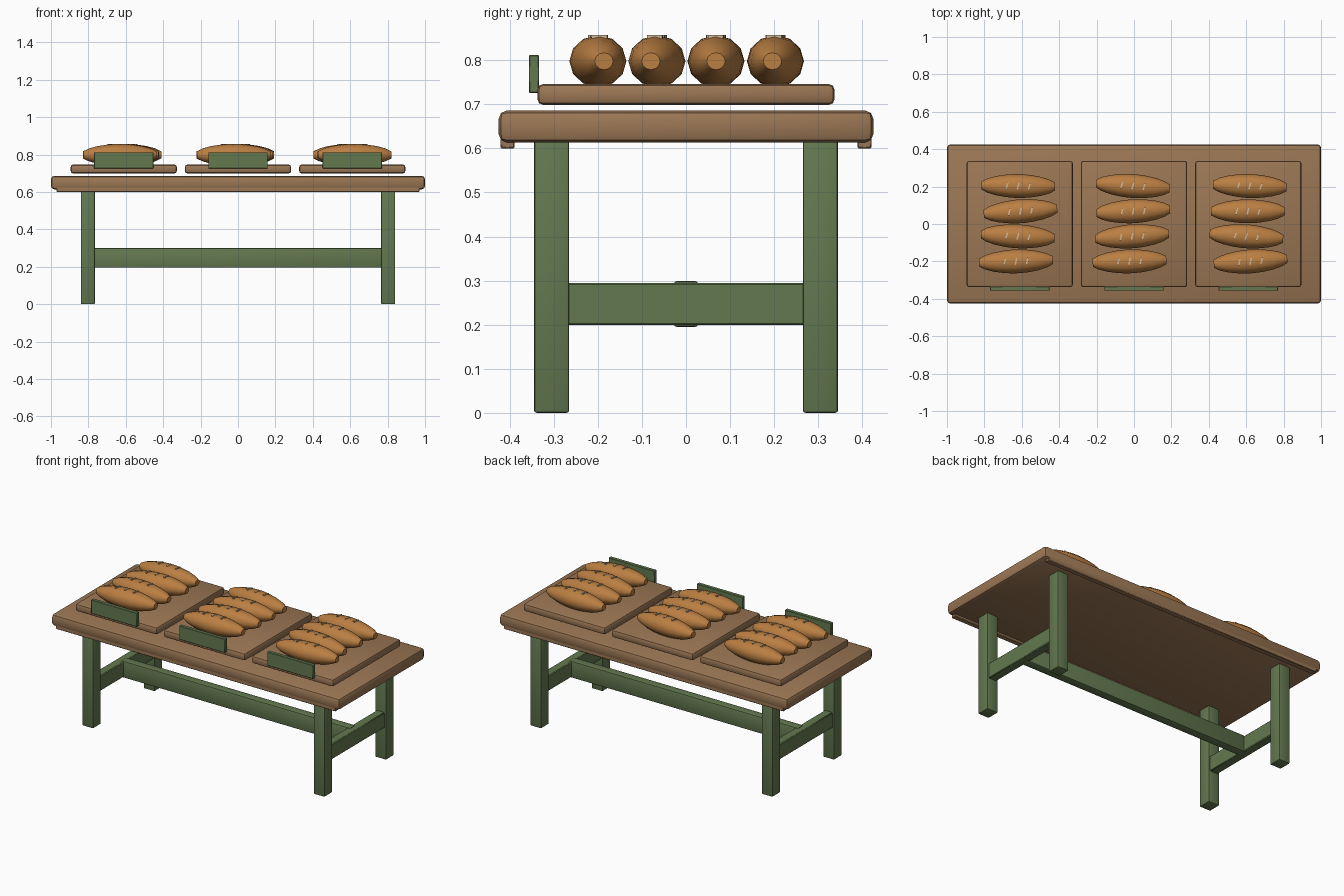
import bpy
import bmesh
import math
from mathutils import Matrix, Vector

if "Cube" in bpy.data.objects:
    bpy.data.objects.remove(bpy.data.objects["Cube"], do_unlink=True)


def material(name, colour):
    m = bpy.data.materials.new(name)
    m.use_nodes = True
    m.diffuse_color = (*colour, 1)
    m.node_tree.nodes["Principled BSDF"].inputs["Base Color"].default_value = (*colour, 1)
    return m


WOOD = material("warm_wood", (0.33, 0.185, 0.09))
GREEN = material("green_paint", (0.125, 0.19, 0.08))
CRUST = material("bread_crust", (0.49, 0.21, 0.055))
SCORE = material("pale_score", (0.62, 0.47, 0.30))


def finish(name, bm, mat):
    mesh = bpy.data.meshes.new(name)
    bmesh.ops.recalc_face_normals(bm, faces=bm.faces)
    bm.to_mesh(mesh)
    bm.free()
    mesh.materials.append(mat)
    ob = bpy.data.objects.new(name, mesh)
    bpy.context.collection.objects.link(ob)
    bpy.context.view_layer.objects.active = ob
    bpy.ops.object.select_all(action='DESELECT')
    ob.select_set(True)
    bpy.ops.object.shade_smooth_by_angle(angle=math.radians(40))
    return ob


def box(name, centre, size, mat, bevel=0.0, segments=2):
    bm = bmesh.new()
    bmesh.ops.create_cube(bm, size=1)
    bmesh.ops.scale(bm, vec=size, verts=bm.verts)
    if bevel:
        bmesh.ops.bevel(bm, geom=bm.edges[:], offset=bevel, segments=segments,
                        profile=0.5, affect='EDGES')
    ob = finish(name, bm, mat)
    ob.location = centre
    return ob


# Half profile of a loaf: distance from the middle, radius
LOAF = [(0.197, 0.021), (0.165, 0.038), (0.12, 0.051), (0.065, 0.060), (0.02, 0.0635)]
PROFILE = [(-x, r) for x, r in LOAF] + [(x, r) for x, r in reversed(LOAF)]
SIDES = 12
FLATTEN = 0.92


def loaf(name, centre, yaw):
    bm = bmesh.new()
    rings = []
    for x, r in PROFILE:
        angles = [2 * math.pi * i / SIDES for i in range(SIDES)]
        rings.append([bm.verts.new((x, r * math.cos(a), r * FLATTEN * math.sin(a)))
                      for a in angles])
    for a, b in zip(rings, rings[1:]):
        for i in range(SIDES):
            j = (i + 1) % SIDES
            bm.faces.new((a[i], a[j], b[j], b[i]))
    bm.faces.new(rings[0])
    bm.faces.new(rings[-1])
    ob = finish(name, bm, CRUST)
    ob.location = centre
    ob.rotation_euler.z = yaw

    # Three slanted score marks sitting in the crust
    bm = bmesh.new()
    for x in (-0.06, 0, 0.06):
        place = Matrix.Translation((x, 0, 0.0555)) @ Matrix.Rotation(math.radians(-15), 4, 'Z')
        bmesh.ops.create_cube(bm, size=1, matrix=place @ Matrix.Diagonal((0.008, 0.036, 0.007, 1)))
    marks = finish(name + "_scores", bm, SCORE)
    marks.location = centre
    marks.rotation_euler.z = yaw


# Table top with a batten under each long edge
box("table_top", (0, 0, 0.65), (2, 0.85, 0.072), WOOD, 0.018)
for side, label in ((-1, "front"), (1, "back")):
    box(label + "_batten", (0, side * 0.405, 0.613), (1.94, 0.032, 0.026), WOOD, 0.003, 1)

# Legs and stretchers
for sx, lx in ((-1, "right"), (1, "left")):
    for sy, ly in ((-1, "front"), (1, "back")):
        box(f"{ly}_{lx}_leg", (sx * 0.8025, sy * 0.305, 0.3095), (0.076, 0.08, 0.619),
            GREEN, 0.006)
    box(lx + "_stretcher", (sx * 0.8025, 0, 0.247), (0.055, 0.56, 0.096), GREEN, 0.004, 1)
box("long_stretcher", (0, 0, 0.247), (1.59, 0.054, 0.104), GREEN, 0.006)

# Trays, price boards and loaves; each loaf has an x shift and a yaw in degrees
ROWS = (-0.2, -0.066, 0.068, 0.203)
LAYOUTS = {
    "right": (-0.611, [(-0.02, 2), (-0.01, -3), (0.004, 4), (-0.008, -1)]),
    "middle": (0.0, [(-0.024, 2), (-0.01, 4), (-0.004, 3), (-0.006, -4)]),
    "left": (0.611, [(0.012, 4), (-0.01, -4), (-0.002, 0), (0.008, -2)]),
}
for label, (cx, loaves) in LAYOUTS.items():
    box(label + "_tray", (cx, 0, 0.7225), (0.568, 0.675, 0.048), WOOD, 0.014)
    box(label + "_price_board", (cx, -0.345, 0.769), (0.318, 0.023, 0.086), GREEN, 0.002, 1)
    for n, (y, (dx, yaw)) in enumerate(zip(ROWS, loaves), 1):
        loaf(f"{label}_loaf_{n}", Vector((cx + dx, y, 0.798)), math.radians(yaw))
